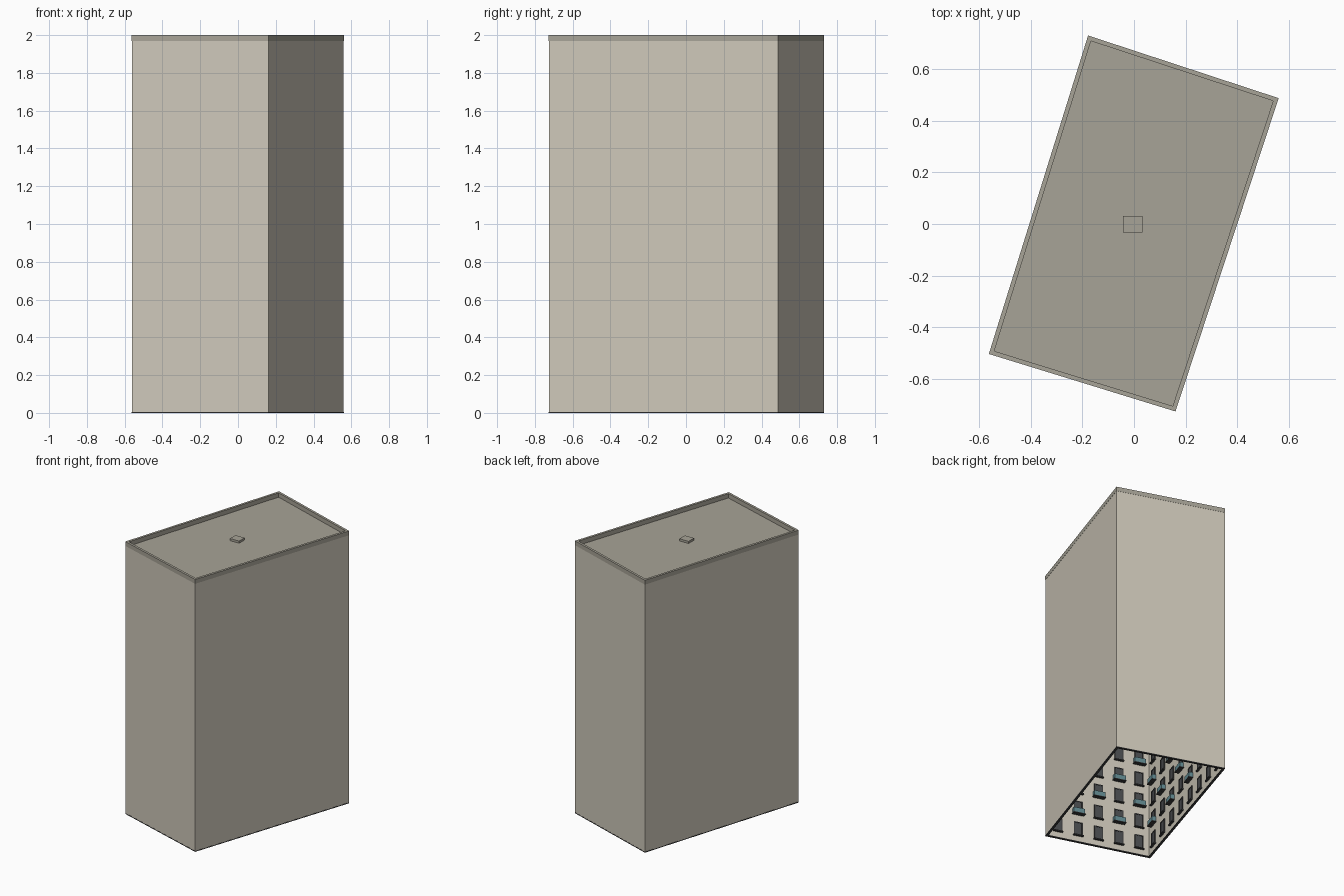
import bpy, bmesh
from mathutils import Matrix, Vector

if "Cube" in bpy.data.objects:
    bpy.data.objects.remove(bpy.data.objects["Cube"])

# footprint corners, counter-clockwise: left, front, right, back
PLAN = [Vector(p) for p in ((-.563, -.504), (.161, -.727), (.561, .488), (-.178, .731))]


def material(name, rgb):
    m = bpy.data.materials.new(name)
    m.diffuse_color = (*rgb, 1)
    m.use_nodes = True
    m.node_tree.nodes["Principled BSDF"].inputs["Base Color"].default_value = m.diffuse_color
    return m


STONE = material("cream_stone", (.62, .58, .49))
ROOF = material("grey_roof", (.39, .37, .31))
DARK = material("dark_frame", (.05, .05, .05))
PANE = material("window_pane", (.07, .075, .08))
TEAL = material("teal_glass", (.12, .25, .28))


def finish(name, bm, mat):
    bmesh.ops.recalc_face_normals(bm, faces=bm.faces)
    me = bpy.data.meshes.new(name)
    bm.to_mesh(me)
    bm.free()
    me.materials.append(mat)
    ob = bpy.data.objects.new(name, me)
    bpy.context.collection.objects.link(ob)
    return ob


def inset(d):
    # move every edge of the plan inwards by d
    out = []
    for i in range(4):
        a = (PLAN[i] - PLAN[i - 1]).normalized()
        b = (PLAN[(i + 1) % 4] - PLAN[i]).normalized()
        out.append(PLAN[i] + (b - a) * d / abs(a.cross(b)))
    return out


def ring(name, d0, d1, z0, z1, mat):
    bm = bmesh.new()
    loops = [[bm.verts.new((p.x, p.y, z)) for p in inset(d)]
             for d, z in ((d0, z0), (d0, z1), (d1, z1), (d1, z0))]
    for k in range(4):
        for i in range(4):
            j = (i + 1) % 4
            a, b = loops[k], loops[(k + 1) % 4]
            bm.faces.new((a[i], a[j], b[j], b[i]))
    return finish(name, bm, mat)


def slab(name, d, z0, z1, mat):
    bm = bmesh.new()
    low, top = ([bm.verts.new((p.x, p.y, z)) for p in inset(d)] for z in (z0, z1))
    bm.faces.new(low)
    bm.faces.new(top)
    for i in range(4):
        j = (i + 1) % 4
        bm.faces.new((low[i], low[j], top[j], top[i]))
    return finish(name, bm, mat)


def box(bm, frame, center, size):
    m = frame @ Matrix.Translation(center) @ Matrix.Diagonal((*size, 1))
    bmesh.ops.create_cube(bm, size=1, matrix=m)


# shell, plinth, parapet and roof
WALL = .012
ring("walls", .001, WALL, .005, 1.968, STONE)
ring("plinth", .0, WALL + .004, 0, .006, DARK)
ring("parapet", .0, .017, 1.968, 2, ROOF)
slab("roof_deck", .005, 1.955, 1.966, ROOF)

# roof hatch
bm = bmesh.new()
box(bm, Matrix(), (-.005, -.001, 1.972), (.074, .063, .02))
finish("roof_hatch", bm, ROOF)

# window grid on the inner face of each wall
panes, frames, sills, balconies = (bmesh.new() for _ in range(4))
inner = inset(WALL)
FLOORS, STEP = 12, .161
for w in range(4):
    a, b = inner[w], inner[(w + 1) % 4]
    run = b - a
    u = run.normalized()
    # local axes: along the wall, into the building, up
    f = Matrix(((u.x, -u.y, 0, a.x), (u.y, u.x, 0, a.y), (0, 0, 1, 0), (0, 0, 0, 1)))
    cols = 5 if w % 2 == 0 else 8
    for c in range(cols):
        x = run.length * (c + .5) / cols
        for r in range(FLOORS):
            z = .1 + r * STEP
            box(panes, f, (x, .001, z), (.05, .006, .092))
            for s in (-1, 1):
                box(frames, f, (x + s * .028, .003, z), (.006, .008, .1))
            box(frames, f, (x, .003, z + .049), (.062, .008, .006))
            box(sills, f, (x, .007, z - .05), (.07, .016, .008))
            # glazed balconies on alternate windows
            if r and (r + c) % 2 == 0:
                box(balconies, f, (x, .014, z - .03), (.08, .028, .036))
                box(sills, f, (x, .015, z - .05), (.086, .032, .006))
finish("window_panes", panes, PANE)
finish("window_frames", frames, DARK)
finish("window_sills", sills, DARK)
finish("balcony_glass", balconies, TEAL)
